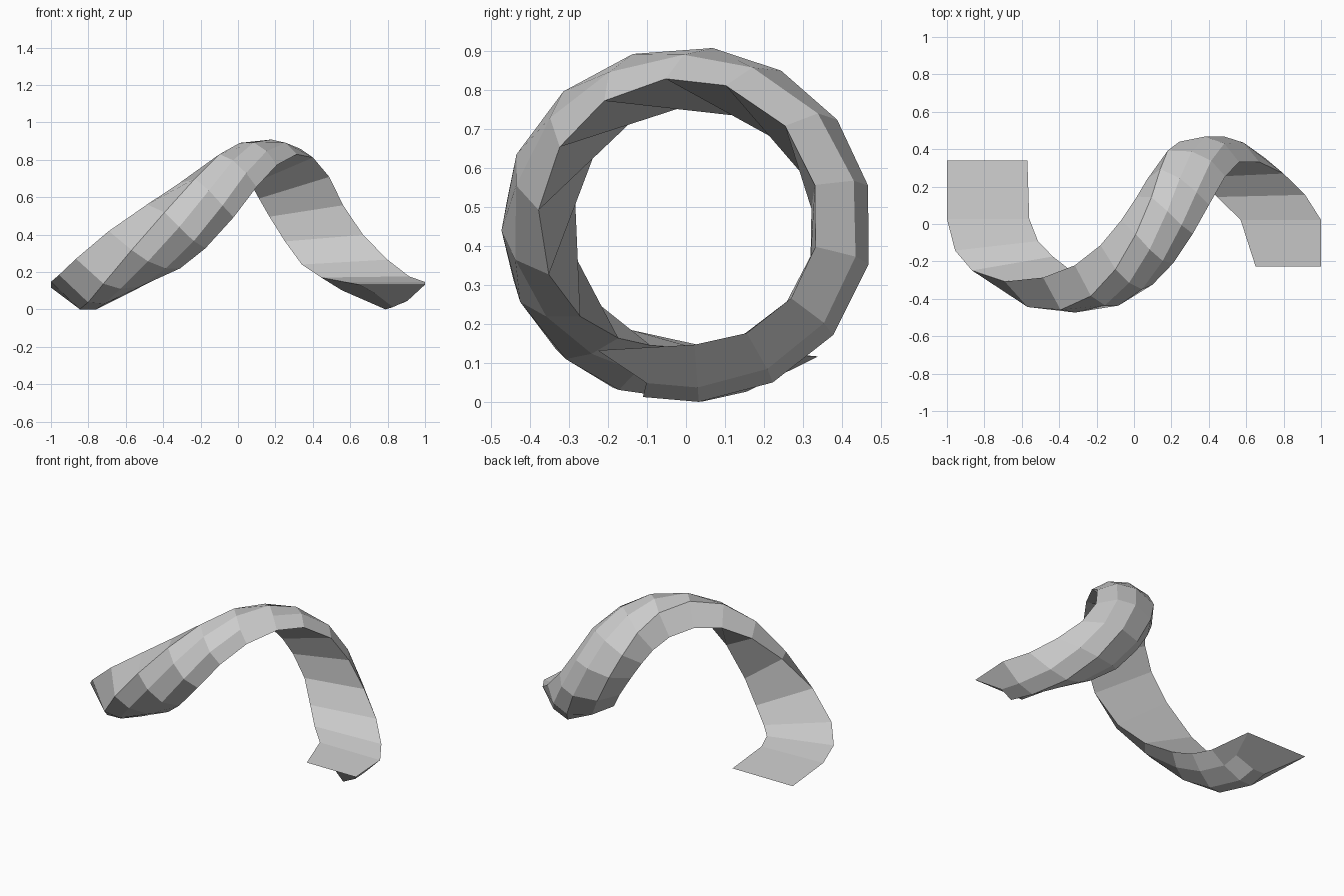
import bpy, bmesh
from math import sin, cos, radians

if "Cube" in bpy.data.objects:
    bpy.data.objects.remove(bpy.data.objects["Cube"])

AXIS_Z = 0.457
# Stations along the curl: angle, centre x, width, skew angle, inner radius, outer shift
STATIONS = [
    (-45, -.785, .43, 0, .48, 25),
    (-5, -.78, .44, 0, .315, 0),
    (22, -.735, .45, 10, .315, 0),
    (42, -.65, .46, 20, .325, 0),
    (66, -.50, .45, 32, .335, 0),
    (90, -.33, .42, 42, .34, 0),
    (115, -.17, .40, 43, .345, 0),
    (140, -.04, .38, 43, .345, 0),
    (165, .07, .38, 43, .345, 0),
    (190, .165, .39, 40, .345, 0),
    (212, .235, .40, 34, .345, 0),
    (235, .30, .40, 20, .34, 0),
    (258, .365, .40, 10, .335, 0),
    (283, .46, .42, 6, .335, 0),
    (308, .57, .46, 5, .33, 0),
    (332, .68, .47, 2, .32, 0),
    (356, .785, .43, 0, .31, 0),
    (395, .825, .35, 0, .395, -21),
]
# Outer cross-section at key angles: three (fraction across, radius) pairs, inner tilt
KEYS = [
    (-45, (.35, .457, .55, .457, .8, .39, 0)),
    (30, (.35, .457, .55, .457, .8, .40, .01)),
    (90, (.30, .45, .55, .46, .8, .435, .035)),
    (180, (.28, .435, .55, .456, .8, .435, .035)),
    (230, (.18, .435, .52, .462, .8, .435, .02)),
    (290, (.2, .43, .55, .467, .8, .43, 0)),
    (350, (.25, .385, .51, .457, .74, .42, 0)),
    (395, (.25, .385, .51, .457, .74, .42, 0)),
]


def profile(u):
    for (a, p), (b, q) in zip(KEYS, KEYS[1:]):
        if u <= b:
            t = (u - a) / (b - a)
            return [m + (n - m) * t for m, n in zip(p, q)]


def section(u, x, w, skew, r_in, shift):
    p = profile(u)
    outer = [(p[i], p[i + 1], shift) for i in (0, 2, 4)]
    pts = []
    for f, r, s in [(0, r_in - p[6], 0)] + outer + [(1, r_in + p[6], 0)]:
        off = (f - .5) * w
        a = radians(u + s) - off * sin(radians(skew)) / .4
        stretch = 1.03 if r > .4 and not shift else 1
        pts.append((x + off * cos(radians(skew)), -r * stretch * sin(a),
                    AXIS_Z - r * cos(a)))
    return pts


# Curled strip: flat inside, faceted rounded outside, wedge-cut ends
bm = bmesh.new()
rings = [[bm.verts.new(p) for p in section(*s)] for s in STATIONS]
n = 5
for a, b in zip(rings, rings[1:]):
    for i in range(n):
        j = (i + 1) % n
        bm.faces.new((a[i], a[j], b[j], b[i]))
bm.faces.new(rings[0])
bm.faces.new(rings[-1])
bmesh.ops.recalc_face_normals(bm, faces=bm.faces)
low = min(v.co.z for v in bm.verts)
bmesh.ops.translate(bm, verts=bm.verts, vec=(0, 0, -low))
mesh = bpy.data.meshes.new("spiral_curl")
bm.to_mesh(mesh)
bm.free()
bpy.context.collection.objects.link(bpy.data.objects.new("spiral_curl", mesh))
